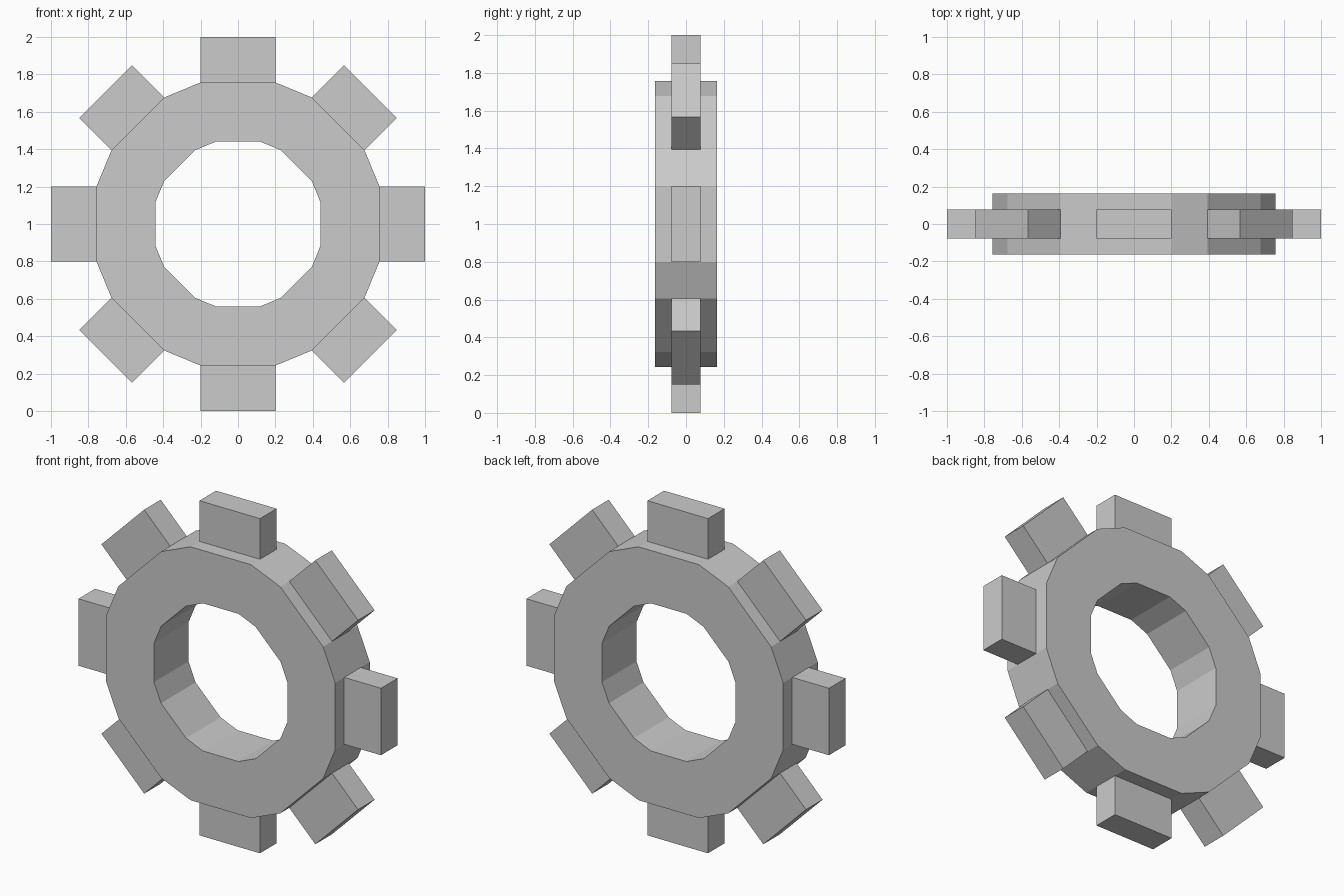
import bpy, bmesh
from math import sin, cos, pi

if "Cube" in bpy.data.objects:
    bpy.data.objects.remove(bpy.data.objects["Cube"])

APOTHEM, HALF_W = 0.757, 0.2    # outer flats carrying the teeth
BORE = 0.583                    # hole size relative to the outer outline
RING_Y, TOOTH_Y = 0.163, 0.078  # half thicknesses
TIP = 1.0                       # tooth tip distance from the centre
TEETH = 8

bm = bmesh.new()


def outline(y, scale=1.0):
    """Loop of 16 points: each tooth flat contributes its two ends."""
    loop = []
    for i in range(TEETH):
        a = i * 2 * pi / TEETH
        for w in (-HALF_W, HALF_W):
            x = (cos(a) * APOTHEM - sin(a) * w) * scale
            z = (sin(a) * APOTHEM + cos(a) * w) * scale
            loop.append(bm.verts.new((x, y, z + 1)))
    return loop


# Ring cross-section: three outer strips, back, bore, front
section = [outline(-RING_Y), outline(-TOOTH_Y), outline(TOOTH_Y),
           outline(RING_Y), outline(RING_Y, BORE), outline(-RING_Y, BORE)]
count = 2 * TEETH
tooth_bases = []
for s, a in enumerate(section):
    b = section[(s + 1) % len(section)]
    for i in range(count):
        j = (i + 1) % count
        face = bm.faces.new((a[i], a[j], b[j], b[i]))
        if s == 1 and i % 2 == 0:
            tooth_bases.append((face, (i // 2) * 2 * pi / TEETH))
bmesh.ops.recalc_face_normals(bm, faces=bm.faces)

# Teeth extruded from the middle strip of every wide flat
for face, a in tooth_bases:
    tip = bmesh.ops.extrude_discrete_faces(bm, faces=[face])["faces"][0]
    d = TIP - APOTHEM
    bmesh.ops.translate(bm, verts=tip.verts, vec=(cos(a) * d, 0, sin(a) * d))

bmesh.ops.recalc_face_normals(bm, faces=bm.faces)
mesh = bpy.data.meshes.new("gear_wheel")
bm.to_mesh(mesh)
bm.free()
bpy.context.collection.objects.link(bpy.data.objects.new("gear_wheel", mesh))
